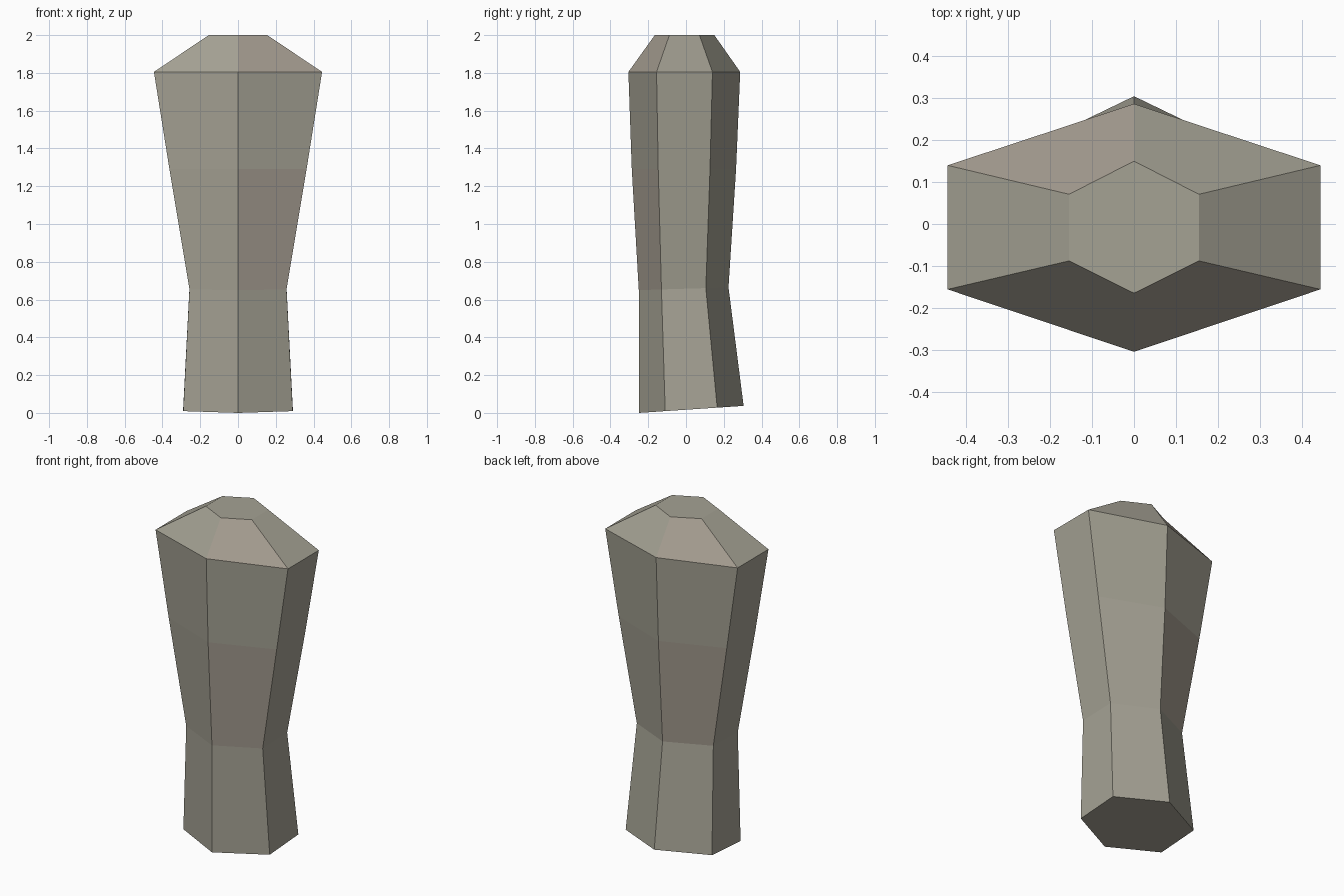
import bpy
import bmesh

if "Cube" in bpy.data.objects:
    bpy.data.objects.remove(bpy.data.objects["Cube"])


def material(name, rgb):
    m = bpy.data.materials.new(name)
    m.diffuse_color = (*rgb, 1.0)
    m.use_nodes = True
    m.node_tree.nodes["Principled BSDF"].inputs["Base Color"].default_value = m.diffuse_color
    return m


STONE, WARM = 0, 1
mats = [material("grey_stone", (0.375, 0.36, 0.295)),
        material("warm_stone", (0.375, 0.335, 0.28))]

# Hexagonal sections: half width, y of front ridge, front corner, back corner,
# back ridge, then z at the front and the slope of z along y
sections = [
    (0.29, -0.25, -0.11, 0.165, 0.305, 0.0, 0.067),
    (0.257, -0.25, -0.13, 0.105, 0.225, 0.65, 0.03),
    (0.363, -0.287, -0.147, 0.127, 0.265, 1.29, 0.0),
    (0.445, -0.305, -0.156, 0.14, 0.287, 1.805, 0.0),
    (0.155, -0.165, -0.088, 0.071, 0.15, 2.0, 0.0),
]

bm = bmesh.new()
rings = []
for w, front, fc, bc, back, z, slope in sections:
    outline = [(0, front), (w, fc), (w, bc), (0, back), (-w, bc), (-w, fc)]
    rings.append([bm.verts.new((x, y, z + slope * (y - front)))
                  for x, y in outline])

# Side panels; the waist band and the crown have warmer panels
for band, (low, high) in enumerate(zip(rings, rings[1:])):
    for i in range(6):
        j = (i + 1) % 6
        face = bm.faces.new((low[i], low[j], high[j], high[i]))
        warm = band in (1, 3) and i in (0, 3)
        face.material_index = WARM if warm else STONE

# Flat top and slanted base
bm.faces.new(rings[-1])
bm.faces.new(rings[0][::-1])
bm.normal_update()

mesh = bpy.data.meshes.new("stone_pillar")
bm.to_mesh(mesh)
bm.free()
for m in mats:
    mesh.materials.append(m)
pillar = bpy.data.objects.new("stone_pillar", mesh)
bpy.context.collection.objects.link(pillar)
